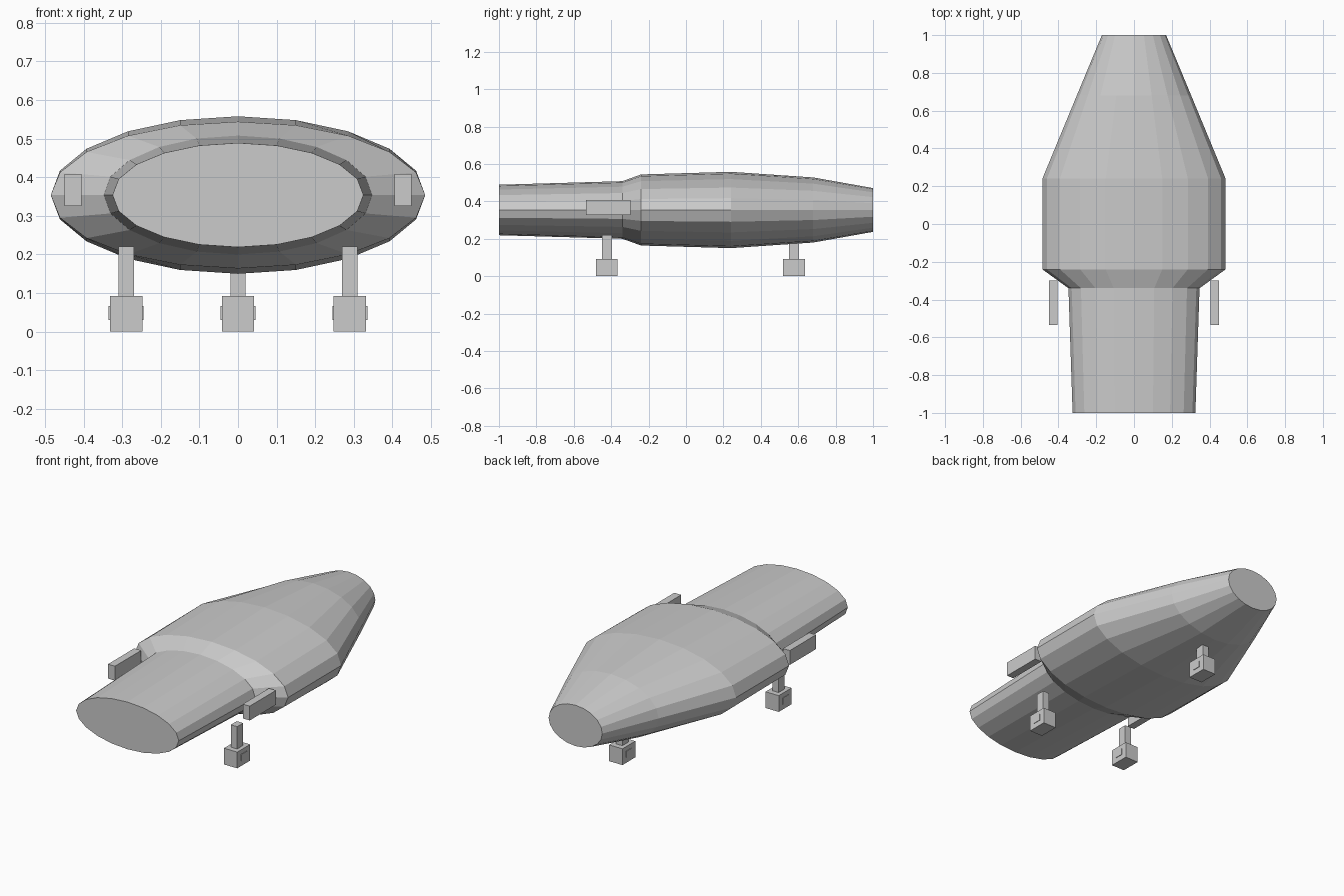
import bpy, bmesh, math

if "Cube" in bpy.data.objects:
    bpy.data.objects.remove(bpy.data.objects["Cube"])

grey = bpy.data.materials.new("plain_grey")
grey.diffuse_color = (0.6, 0.6, 0.6, 1)
grey.use_nodes = True
grey.node_tree.nodes["Principled BSDF"].inputs["Base Color"].default_value = grey.diffuse_color


def finish(name, bm):
    bmesh.ops.recalc_face_normals(bm, faces=bm.faces[:])
    mesh = bpy.data.meshes.new(name)
    bm.to_mesh(mesh)
    bm.free()
    mesh.materials.append(grey)
    obj = bpy.data.objects.new(name, mesh)
    bpy.context.collection.objects.link(obj)
    return obj


def box(name, x, y, z):
    """Box from (min, max) ranges on each axis."""
    bm = bmesh.new()
    bmesh.ops.create_cube(bm, size=1)
    for v in bm.verts:
        for i, (lo, hi) in enumerate((x, y, z)):
            v.co[i] = lo if v.co[i] < 0 else hi
    return finish(name, bm)


# Fuselage: 20-sided elliptical rings (y, half width, half height)
SIDES, AXIS_Z = 20, 0.354
stations = [(-1, 0.325, 0.135), (-0.34, 0.347, 0.154), (-0.24, 0.485, 0.19),
            (0.24, 0.485, 0.204), (0.68, 0.303, 0.174), (1, 0.17, 0.117)]
bm = bmesh.new()
rings = []
for y, rx, rz in stations:
    angles = [2 * math.pi * i / SIDES for i in range(SIDES)]
    rings.append([bm.verts.new((rx * math.cos(a), y, AXIS_Z + rz * math.sin(a)))
                  for a in angles])
for a, b in zip(rings, rings[1:]):
    for i in range(SIDES):
        j = (i + 1) % SIDES
        bm.faces.new((a[i], a[j], b[j], b[i]))
bm.faces.new(rings[0])
bm.faces.new(rings[-1])
finish("fuselage", bm)

# Side pods
for side, s in (("left", -1), ("right", 1)):
    box(side + "_side_pod", sorted((s * 0.405, s * 0.449)), (-0.535, -0.298), (0.326, 0.408))

# Landing gear: strut, wheel block and slightly protruding hub
for name, x, y in (("left_gear", -0.29, -0.423), ("right_gear", 0.29, -0.423),
                   ("far_gear", 0, 0.577)):
    box(name + "_strut", (x - 0.02, x + 0.02), (y - 0.027, y + 0.027), (0.08, 0.221))
    box(name + "_wheel_block", (x - 0.042, x + 0.042), (y - 0.058, y + 0.058), (0, 0.093))
    box(name + "_hub", (x - 0.045, x + 0.045), (y - 0.025, y + 0.025), (0.03, 0.067))
